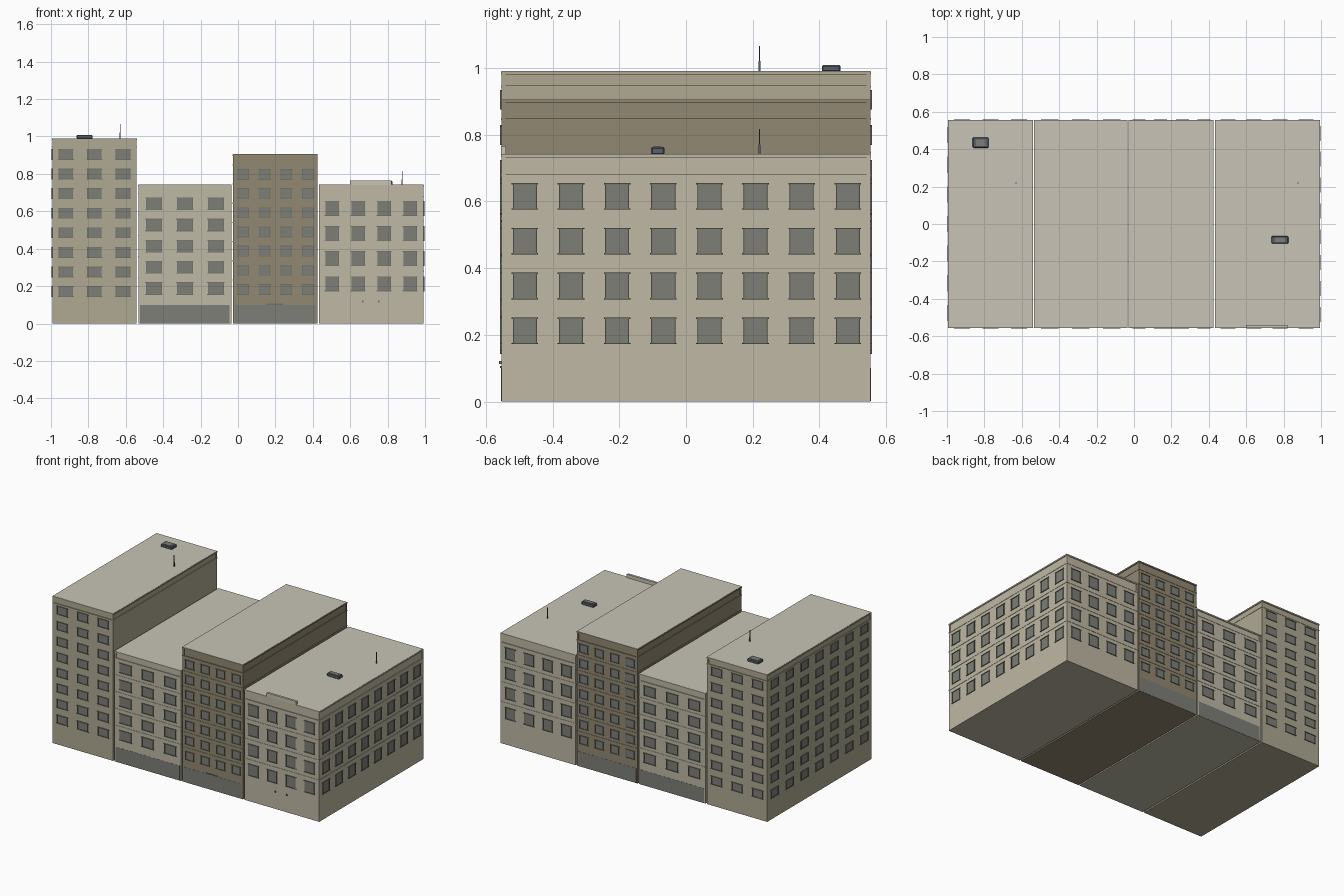
import bpy, bmesh

if "Cube" in bpy.data.objects:
    bpy.data.objects.remove(bpy.data.objects["Cube"])

W = 0.553  # half depth of every building


def material(name, rgb):
    m = bpy.data.materials.new(name)
    m.diffuse_color = (*rgb, 1)
    m.use_nodes = True
    m.node_tree.nodes["Principled BSDF"].inputs["Base Color"].default_value = m.diffuse_color
    return m


ROOF = material("roof", (0.58, 0.55, 0.47))
GLASS = material("glass", (0.21, 0.21, 0.19))
FRAME = material("frame", (0.17, 0.17, 0.14))
METAL = material("dark_metal", (0.10, 0.12, 0.15))


def make(name, boxes, mat):
    """One object out of (x0, x1, y0, y1, z0, z1) boxes."""
    bm = bmesh.new()
    for x0, x1, y0, y1, z0, z1 in boxes:
        vs = bmesh.ops.create_cube(bm, size=1)["verts"]
        for v in vs:
            v.co.x = x0 if v.co.x < 0 else x1
            v.co.y = y0 if v.co.y < 0 else y1
            v.co.z = z0 if v.co.z < 0 else z1
    me = bpy.data.meshes.new(name)
    bm.to_mesh(me)
    bm.free()
    me.materials.append(mat)
    ob = bpy.data.objects.new(name, me)
    bpy.context.collection.objects.link(ob)
    return ob


def on_wall(side, wall, u0, u1, z0, z1, d0, d1):
    """Box on a wall: u runs along the wall, d is distance out of it."""
    s = -1 if side in ("front", "left") else 1
    a, b = sorted((s * (wall + d0), s * (wall + d1)))
    if side in ("front", "back"):
        return (u0, u1, a, b, z0, z1)
    return (a, b, u0, u1, z0, z1)


def windows(name, side, wall, cols, rows, w, h):
    panes, frames = [], []
    t = 0.004
    for u in cols:
        for z in rows:
            l, r, b, top = u - w / 2, u + w / 2, z - h / 2, z + h / 2
            panes.append(on_wall(side, wall, l, r, b, top, -0.002, 0.001))
            for u0, u1, z0, z1 in ((l, l + t, b, top), (r - t, r, b, top),
                                   (l - t, r + t, top - t, top),
                                   (l - t, r + t, b, b + t)):
                frames.append(on_wall(side, wall, u0, u1, z0, z1, -0.001, 0.005))
    make(f"{name}_{side}_panes", panes, GLASS)
    make(f"{name}_{side}_frames", frames, FRAME)


def spread(first, last, n):
    return [first + (last - first) * i / (n - 1) for i in range(n)]


def building(name, x0, x1, height, frieze, rgb, cols, rows, w, h,
             bands=True, end=None, end_cols=(), shop=0):
    wall = material(name + "_wall", rgb)
    make(name + "_walls", [(x0, x1, -W, W, 0, frieze)], wall)
    # crown: ledge, slightly recessed frieze, corner piers and cap
    i, p, c = 0.003, 0.012, 0.002
    crown = [(x0 + i, x1 - i, -W + i, W - i, frieze, height - 0.01),
             (x0 - c, x1 + c, -W - c, W + c, frieze - 0.004, frieze + 0.002)]
    for a, b in ((x0, x0 + p), (x1 - p, x1)):
        for d, e in ((-W, -W + p), (W - p, W)):
            crown.append((a, b, d, e, frieze, height - 0.01))
    crown.append((x0 - c, x1 + c, -W - c, W + c, height - 0.01, height - 0.001))
    make(name + "_cornice", crown, wall)
    make(name + "_roof", [(x0, x1, -W, W, height - 0.002, height)], ROOF)
    # thin belt courses between the floors
    if bands:
        mids = [(a + b) / 2 for a, b in zip(rows, rows[1:])]
        make(name + "_belts", [(x0 - c, x1 + c, -W - c, W + c, z - 0.003, z + 0.003)
                               for z in mids], wall)
    for side in ("front", "back"):
        windows(name, side, W, cols, rows, w, h)
    if end:
        windows(name, end, abs(x0 if end == "left" else x1), end_cols, rows, w, h)
    # ground floor shop glazing, front and back
    if shop:
        make(name + "_shopfront",
             [on_wall(s, W, x0 + 0.01, x1 - 0.01, 0.001, shop, -0.002, 0.001)
              for s in ("front", "back")], GLASS)


building("tall_block", -0.992, -0.543, 0.99, 0.945, (0.43, 0.40, 0.29),
         spread(-0.92, -0.615, 3), spread(0.171, 0.904, 8), 0.078, 0.058,
         bands=False, end="left", end_cols=spread(-0.475, 0.475, 7))
building("low_block", -0.533, -0.036, 0.742, 0.697, (0.52, 0.49, 0.38),
         spread(-0.45, -0.118, 3), spread(0.187, 0.64, 5), 0.086, 0.068, shop=0.10)
building("brown_block", -0.027, 0.424, 0.905, 0.848, (0.29, 0.25, 0.17),
         spread(0.027, 0.374, 4), spread(0.182, 0.797, 7), 0.062, 0.058, shop=0.10)
building("end_block", 0.434, 0.992, 0.742, 0.68, (0.52, 0.48, 0.37),
         spread(0.503, 0.92, 4), spread(0.212, 0.615, 4), 0.072, 0.08,
         end="right", end_cols=spread(-0.483, 0.485, 8))

# blank board above the end block's front parapet
make("roof_board", [(0.60, 0.82, -0.555, -0.54, 0.74, 0.765)], ROOF)

# door canopy and small wall lamps
make("door_canopy", [(0.15, 0.24, -0.558, -0.55, 0.100, 0.106)], FRAME)
make("wall_lamps", [(x - 0.004, x + 0.004, -0.56, -0.55, 0.112, 0.122)
                    for x in (0.667, 0.752)], FRAME)


def air_unit(name, x, y, z, w, d, h):
    ob = make(name, [(x - w / 2, x + w / 2, y - d / 2, y + d / 2, z, z + h)], METAL)
    bev = ob.modifiers.new("bevel", "BEVEL")
    bev.width = 0.004
    bev.segments = 1
    make(name + "_grille", [(x - w * 0.3, x + w * 0.3, y - d * 0.3, y + d * 0.3,
                             z + h - 0.001, z + h + 0.001)], GLASS)


# rooftop equipment
air_unit("tall_air_unit", -0.82, 0.435, 0.988, 0.085, 0.056, 0.02)
air_unit("end_air_unit", 0.78, -0.085, 0.74, 0.09, 0.04, 0.023)
for name, x, z in (("tall_antenna", -0.63, 0.99), ("end_antenna", 0.877, 0.74)):
    make(name, [(x - 0.0015, x + 0.0015, 0.2185, 0.2215, z, z + 0.076),
                (x - 0.003, x + 0.003, 0.217, 0.223, z, z + 0.03)], METAL)
